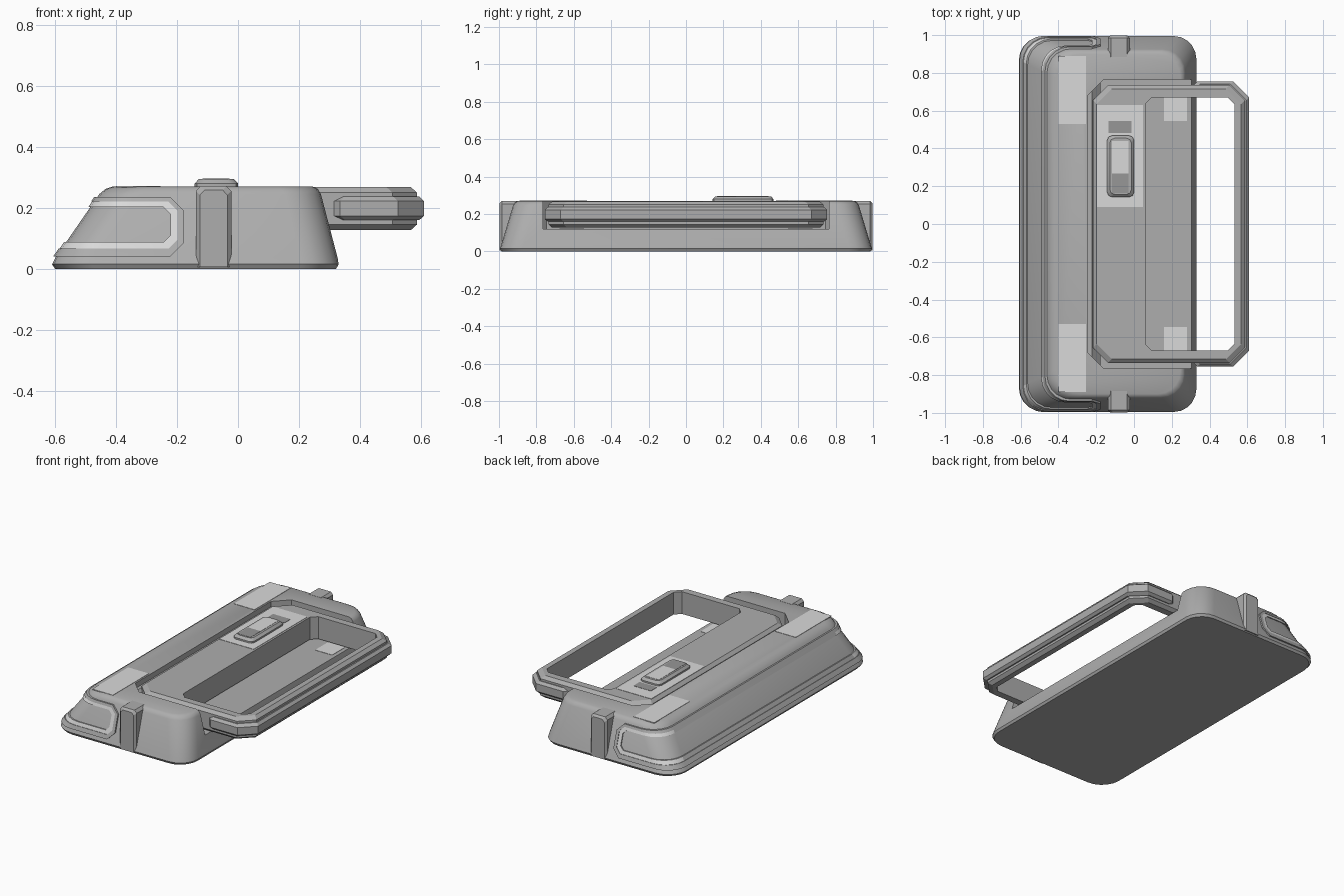
import bpy, bmesh, math

if "Cube" in bpy.data.objects:
    bpy.data.objects.remove(bpy.data.objects["Cube"])

def material(name, v):
    m = bpy.data.materials.new(name)
    m.diffuse_color = (v, v, v, 1)
    m.use_nodes = True
    m.node_tree.nodes["Principled BSDF"].inputs["Base Color"].default_value = m.diffuse_color
    return m

GREY = material("mid grey", 0.42)
LIGHT = material("light grey", 0.70)
DARK = material("dark grey", 0.31)

def outline(x0, x1, y0, y1, rl, rr, n):
    """Rectangle with rounded (n > 1) or chamfered (n = 1) corners."""
    pts = []
    for cx, cy, r, a in ((x1 - rr, y1 - rr, rr, 0), (x0 + rl, y1 - rl, rl, 90),
                         (x0 + rl, y0 + rl, rl, 180), (x1 - rr, y0 + rr, rr, 270)):
        for i in range(n + 1):
            t = math.radians(a + 90 * i / n)
            pts.append((cx + r * math.cos(t), cy + r * math.sin(t)))
    return pts

def finish(bm, name, mat):
    bmesh.ops.recalc_face_normals(bm, faces=bm.faces)
    me = bpy.data.meshes.new(name)
    bm.to_mesh(me)
    bm.free()
    ob = bpy.data.objects.new(name, me)
    bpy.context.collection.objects.link(ob)
    me.materials.append(mat)
    return ob

def loft(name, rings, mat):
    """Skin a stack of closed 3D rings and cap both ends."""
    bm = bmesh.new()
    vs = [[bm.verts.new(p) for p in r] for r in rings]
    for a, b in zip(vs, vs[1:]):
        for i in range(len(a)):
            j = (i + 1) % len(a)
            bm.faces.new((a[i], a[j], b[j], b[i]))
    bm.faces.new(vs[0][::-1])
    bm.faces.new(vs[-1])
    return finish(bm, name, mat)

def stack(name, box, levels, rl, rr, n, mat):
    """Loft one outline through (z, inset) levels."""
    x0, x1, y0, y1 = box
    return loft(name, [[(x, y, z) for x, y in outline(x0 + d, x1 - d, y0 + d, y1 - d, rl, rr, n)]
                       for z, d in levels], mat)

def prism_y(name, x0, x1, z0, z1, r):
    """Cutter along y with chamfered right corners."""
    pts = [(x0, z0), (x1 - r, z0), (x1, z0 + r), (x1, z1 - r), (x1 - r, z1), (x0, z1)]
    return loft(name, [[(x, y, z) for x, z in pts] for y in (-1.3, 1.3)], GREY)

def boolean(ob, cutter, op):
    m = ob.modifiers.new("cut", 'BOOLEAN')
    m.object, m.operation, m.solver = cutter, op, 'EXACT'
    bpy.context.view_layer.objects.active = ob
    bpy.ops.object.modifier_apply(modifier=m.name)

def smooth(ob, angle=35):
    bpy.ops.object.select_all(action='DESELECT')
    ob.select_set(True)
    bpy.context.view_layer.objects.active = ob
    bpy.ops.object.shade_smooth_by_angle(angle=math.radians(angle))

def shell(name, sections, grow, mat):
    """Body-shaped loft, grown outward by a fixed amount."""
    return loft(name, [[(x, y, z) for x, y in
                        outline(x0 - grow, x1 + grow, -y1 - grow, y1 + grow, 0.13, 0.12, 5)]
                       for z, x0, x1, y1 in sections], mat)

# sloping body with the handle recess cut out of the top
WALL = [(0.015, -0.61, 0.33, 0.995), (0.035, -0.60, 0.327, 0.988), (0.245, -0.455, 0.272, 0.925)]
body = shell("body", [(0, -0.60, 0.322, 0.987)] + WALL +
             [(0.262, -0.435, 0.262, 0.915), (0.27, -0.41, 0.245, 0.90)], 0, GREY)
recess = stack("recess_cutter", (-0.245, 0.7, -0.765, 0.765), [(0.12, 0), (0.5, 0)],
               0.085, 0.01, 1, GREY)
boolean(body, recess, 'DIFFERENCE')
smooth(body)

# raised rim and light trim wrapped round the sloping side
outer = prism_y("rim_cutter", -1, -0.178, 0.04, 0.236, 0.045)
middle = prism_y("trim_cutter", -1, -0.198, 0.066, 0.220, 0.03)
inner = prism_y("panel_cutter", -1, -0.222, 0.088, 0.202, 0.022)
rim = shell("side_rim", WALL, 0.010, GREY)
boolean(rim, outer, 'INTERSECT')
boolean(rim, middle, 'DIFFERENCE')
trim = shell("side_trim", WALL, 0.007, LIGHT)
boolean(trim, middle, 'INTERSECT')
boolean(trim, inner, 'DIFFERENCE')
trim.data.materials.append(GREY)
for f in trim.data.polygons:
    if abs(f.center.y) < 0.7:
        f.material_index = 1
smooth(rim)
smooth(trim)

# upright posts on both ends
for s, side in ((-1, "front"), (1, "back")):
    bm = bmesh.new()
    x0, x1 = -0.138, -0.022
    rings = []
    for y, d in ((0.885, 0), (0.985, 0), (0.998, 0.013)):
        rings.append([bm.verts.new((x, s * y, z)) for x, z in
                      ((x0 + d, 0.006), (x1 - d, 0.006), (x1 - d, 0.255 - d),
                       (x1 - d - 0.015, 0.271 - d), (x0 + d + 0.015, 0.271 - d), (x0 + d, 0.255 - d))])
    for a, b in zip(rings, rings[1:]):
        for i in range(6):
            bm.faces.new((a[i], a[(i + 1) % 6], b[(i + 1) % 6], b[i]))
    bm.faces.new(rings[0])
    bm.faces.new(rings[-1])
    finish(bm, side + "_post", GREY)

# sliding handle frame with a thicker outer grip, both cut by the same opening
handle = stack("handle", (-0.218, 0.587, -0.735, 0.735),
               [(0.127, 0.02), (0.145, 0), (0.25, 0), (0.268, 0.02)], 0.08, 0.08, 1, GREY)
grip = stack("handle_grip", (0.315, 0.61, -0.755, 0.755),
             [(0.160, 0.015), (0.174, 0), (0.222, 0), (0.237, 0.015)], 0.02, 0.085, 1, GREY)
opening = stack("opening_cutter", (0.06, 0.532, -0.67, 0.67), [(0, 0), (0.5, 0)],
                0.035, 0.035, 1, GREY)
for ob in (handle, grip):
    boolean(ob, opening, 'DIFFERENCE')

# latch button
button = stack("latch_button", (-0.142, 0.0, 0.143, 0.468),
               [(0.262, 0), (0.280, 0), (0.295, 0.014)], 0.025, 0.025, 2, GREY)
smooth(button)

def plate(name, x0, x1, y0, y1, z, mat):
    stack(name, (x0, x1, y0, y1), [(z - 0.003, 0), (z + 0.002, 0)], 0.001, 0.001, 1, mat)

# flat coloured plates
plate("latch_plate", -0.197, 0.047, 0.09, 0.63, 0.268, LIGHT)
plate("latch_mark", -0.135, -0.012, 0.482, 0.545, 0.2695, DARK)
plate("button_mark", -0.117, -0.028, 0.268, 0.440, 0.2945, LIGHT)
plate("button_lower_mark", -0.117, -0.028, 0.165, 0.268, 0.2945, DARK)
for s, side in ((-1, "front"), (1, "back")):
    a, b = sorted((s * 0.53, s * 0.89))
    plate(side + "_top_plate", -0.40, -0.255, a, b, 0.270, LIGHT)
    a, b = sorted((s * 0.545, s * 0.675))
    plate(side + "_floor_plate", 0.16, 0.28, a, b, 0.120, LIGHT)

# remove the cutters
for c in (recess, outer, middle, inner, opening):
    bpy.data.objects.remove(c)
